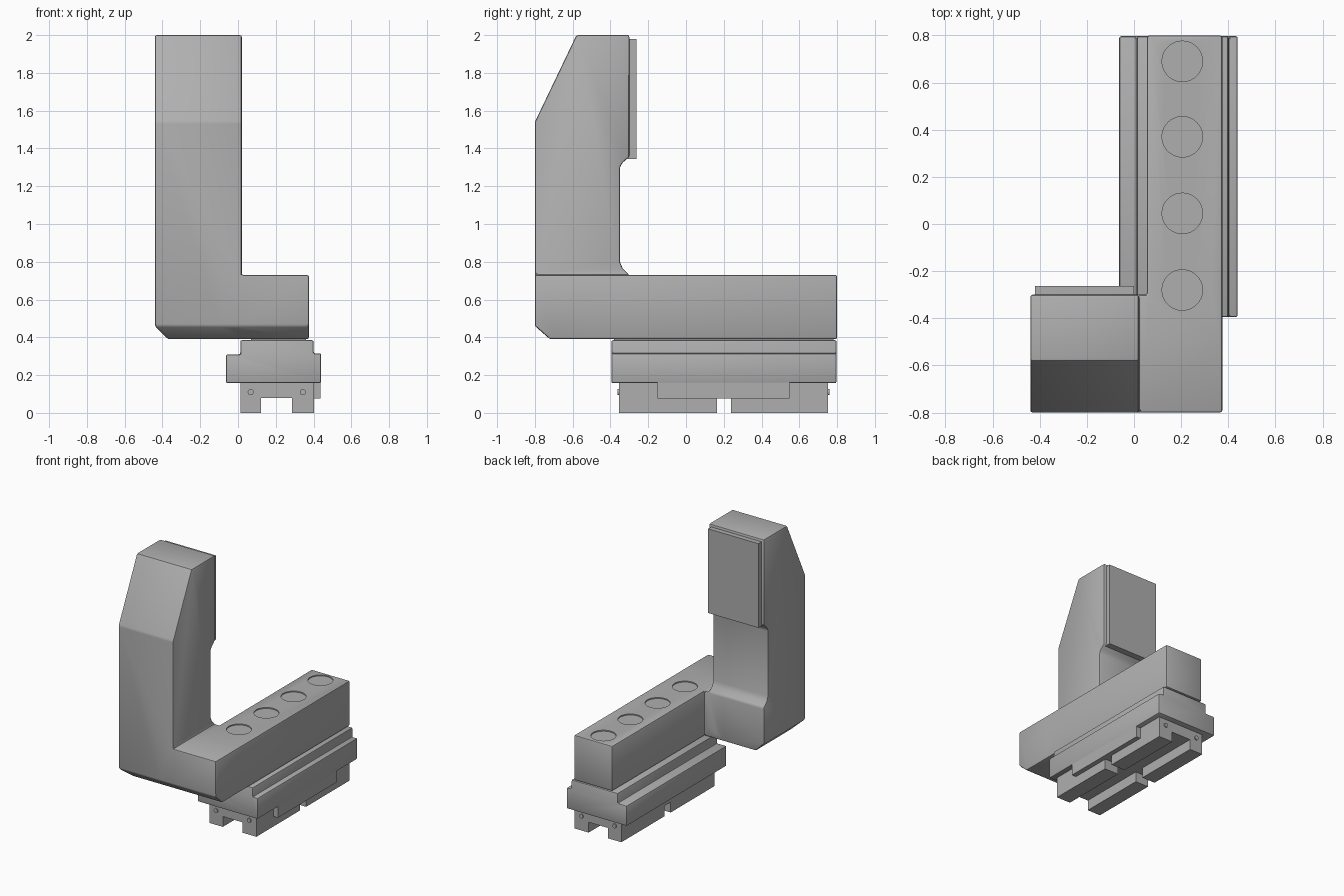
import bpy, bmesh, math
from mathutils import Vector

cube = bpy.data.objects.get("Cube")
if cube:
    bpy.data.objects.remove(cube)

grey = bpy.data.materials.new("mid grey")
grey.use_nodes = True
colour = (0.43, 0.43, 0.43, 1)
grey.diffuse_color = colour
grey.node_tree.nodes["Principled BSDF"].inputs["Base Color"].default_value = colour


def finish(name, bm):
    bmesh.ops.recalc_face_normals(bm, faces=bm.faces)
    mesh = bpy.data.meshes.new(name)
    bm.to_mesh(mesh)
    bm.free()
    mesh.materials.append(grey)
    ob = bpy.data.objects.new(name, mesh)
    bpy.context.collection.objects.link(ob)
    return ob


def extrude(name, profile, axis, lo, hi, cut=None):
    """Extrude a profile along x (yz points) or y (xz points)."""
    bm = bmesh.new()
    place = (lambda a, b: (lo, a, b)) if axis == "x" else (lambda a, b: (a, lo, b))
    face = bm.faces.new([bm.verts.new(place(a, b)) for a, b in profile])
    moved = bmesh.ops.extrude_face_region(bm, geom=[face])["geom"]
    step = Vector((hi - lo, 0, 0)) if axis == "x" else Vector((0, hi - lo, 0))
    bmesh.ops.translate(bm, vec=step, verts=[v for v in moved if isinstance(v, bmesh.types.BMVert)])
    if cut:
        # Slice off a corner and close the opening
        geom = bm.verts[:] + bm.edges[:] + bm.faces[:]
        bmesh.ops.bisect_plane(bm, geom=geom, plane_co=cut[0], plane_no=cut[1], clear_outer=True)
        bmesh.ops.holes_fill(bm, edges=[e for e in bm.edges if e.is_boundary])
    return finish(name, bm)


def box(name, x, y, z):
    return extrude(name, [(y[0], z[0]), (y[1], z[0]), (y[1], z[1]), (y[0], z[1])], "x", *x)


def cylinder(name, centre, radius, depth, rotation=(0, 0, 0), sides=40):
    bpy.ops.mesh.primitive_cylinder_add(vertices=sides, radius=radius, depth=depth,
                                        location=centre, rotation=rotation)
    ob = bpy.context.object
    ob.name = name
    ob.data.materials.append(grey)
    return ob


def boolean(ob, other, operation):
    mod = ob.modifiers.new(operation.lower(), "BOOLEAN")
    mod.operation, mod.solver, mod.object = operation, "EXACT", other
    other.hide_render = True
    other.hide_set(True)


def bevel(ob, width, segments=2):
    mod = ob.modifiers.new("soft edges", "BEVEL")
    mod.width, mod.segments = width, segments
    mod.limit_method, mod.angle_limit = "ANGLE", math.radians(25)


def bake(ob):
    """Apply the modifier stack and discard the helper objects."""
    helpers = [m.object for m in ob.modifiers if m.type == "BOOLEAN"]
    graph = bpy.context.evaluated_depsgraph_get()
    ob.data = bpy.data.meshes.new_from_object(ob.evaluated_get(graph))
    ob.modifiers.clear()
    for helper in helpers:
        bpy.data.objects.remove(helper)


def smooth(ob):
    bpy.ops.object.select_all(action="DESELECT")
    ob.select_set(True)
    bpy.context.view_layer.objects.active = ob
    bpy.ops.object.shade_smooth_by_angle(angle=math.radians(30))


# Upright column with sloped top, shallow waist and chamfered foot
column = [(-0.72, 0.39), (-0.30, 0.39), (-0.30, 0.73), (-0.335, 0.765), (-0.35, 0.80),
          (-0.35, 1.30), (-0.335, 1.325), (-0.30, 1.355), (-0.30, 2.0), (-0.58, 2.0),
          (-0.80, 1.54), (-0.80, 0.46)]
frame = extrude("upright_frame", column, "x", -0.44, 0.02,
                cut=((-0.44, 0, 0.46), (-1, 0, -1)))

# Foot of the arm and the long arm itself, fused with the column
foot = [(-0.72, 0.39), (-0.30, 0.39), (-0.30, 0.73), (-0.80, 0.73), (-0.80, 0.46)]
boolean(frame, extrude("arm_foot", foot, "x", -0.1, 0.375), "UNION")
boolean(frame, box("arm", (0.055, 0.375), (-0.5, 0.8), (0.39, 0.73)), "UNION")
bevel(frame, 0.01)
bake(frame)

# Shallow round recesses along the top of the arm
for y in (-0.28, 0.045, 0.37, 0.69):
    boolean(frame, cylinder("recess_cutter", (0.205, y, 0.73), 0.086, 0.016), "DIFFERENCE")
bake(frame)
smooth(frame)

# Flat pad on the back of the column
pad = box("column_pad", (-0.42, 0.0), (-0.31, -0.263), (1.345, 1.98))

# Stepped carriage under the arm
steps = [(-0.063, 0.157), (0.44, 0.157), (0.44, 0.315), (0.40, 0.315), (0.40, 0.385),
         (0.012, 0.385), (0.012, 0.31), (-0.063, 0.31)]
carriage = extrude("carriage", steps, "y", -0.395, 0.797)
bevel(carriage, 0.009)
bake(carriage)
smooth(carriage)

# Thin spacer joining carriage and arm
box("spacer", (0.07, 0.36), (-0.38, 0.78), (0.38, 0.395))

# Side jaw hanging from the carriage
box("side_jaw", (0.40, 0.438), (-0.15, 0.548), (0.075, 0.17))

# Mounting base with four feet and end screws
box("mounting_base", (0.012, 0.402), (-0.355, 0.753), (0.078, 0.165))
for x in ((0.012, 0.122), (0.285, 0.402)):
    for y in ((-0.355, 0.165), (0.237, 0.753)):
        box("mounting_foot", x, y, (0, 0.08))
    for y in (-0.355, 0.753):
        cylinder("end_screw", (sum(x) / 2, y, 0.11), 0.016, 0.016, (math.pi / 2, 0, 0), 16)
